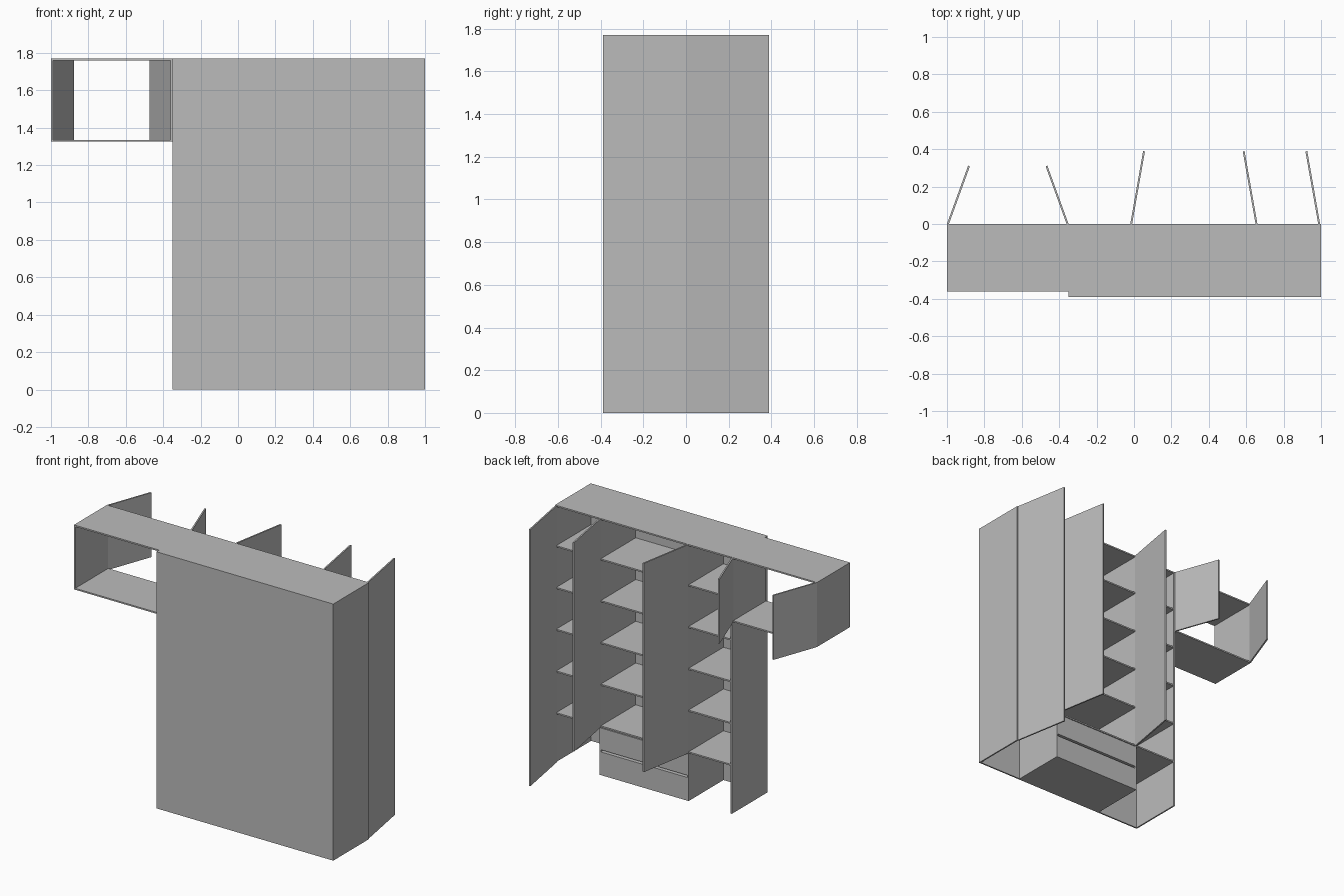
import bpy
import math
from mathutils import Matrix, Vector

if "Cube" in bpy.data.objects:
    bpy.data.objects.remove(bpy.data.objects["Cube"], do_unlink=True)

# One plain grey for the whole piece
grey = bpy.data.materials.new("plain_grey")
grey.use_nodes = True
colour = (0.5, 0.5, 0.5, 1)
grey.diffuse_color = colour
grey.node_tree.nodes["Principled BSDF"].inputs["Base Color"].default_value = colour

T = 0.01                      # board thickness
TOP, DEPTH = 1.77, 0.39       # main cabinet
LEFT, RIGHT = -0.35, 1.0
DIV_A, DIV_B = -0.02, 0.65    # lower x of the two dividers
SHELF = 0.33                  # underside of the lowest shelf
SIDE_X, SIDE_Z, SIDE_DEPTH = -1.0, 1.325, 0.36   # hanging cabinet


def board(name, x, y, z):
    """Box between the given (low, high) pairs."""
    bpy.ops.mesh.primitive_cube_add(size=1)
    ob = bpy.context.object
    ob.name = name
    lo, hi = (Vector(c) for c in zip(x, y, z))
    ob.data.transform(Matrix.Translation((lo + hi) / 2)
                      @ Matrix.Diagonal((*(hi - lo), 1)))
    ob.data.materials.append(grey)
    return ob


def door(name, hinge, width, degrees, z):
    """Open door swung about a vertical hinge on the open side."""
    ob = board(name, (-T / 2, T / 2), (0, width), z)
    ob.location.x = hinge
    ob.rotation_euler.z = math.radians(degrees)


# Main cabinet shell
inner = (-DEPTH + T, 0)
board("closed_panel", (LEFT, RIGHT), (-DEPTH, -DEPTH + T), (0, TOP))
board("top_board", (LEFT, RIGHT), inner, (TOP - T, TOP))
for name, x in (("right_side", LEFT), ("right_divider", DIV_A),
                ("left_divider", DIV_B), ("left_side", RIGHT - T)):
    board(name, (x, x + T), inner, (0, TOP - T))

# Five shelves in each of the three bays
bays = [(LEFT + T, DIV_A), (DIV_A + T, DIV_B), (DIV_B + T, RIGHT - T)]
step = (TOP - SHELF) / 5
for b, bay in enumerate(bays):
    for i in range(5):
        z = SHELF + i * step
        board(f"shelf_{b}_{i}", bay, inner, (z, z + T))

# Floor and two drawers under the middle bay
board("middle_floor", bays[1], inner, (0, T))
for i in range(2):
    z = T + i * SHELF / 2
    board(f"drawer_{i}", bays[1], inner, (z, z + SHELF / 2 - 1.5 * T))

# Hanging side cabinet, open right through
span = (-SIDE_DEPTH, 0)
board("side_cabinet_top", (SIDE_X, LEFT), span, (TOP - T, TOP))
board("side_cabinet_floor", (SIDE_X, LEFT), span, (SIDE_Z, SIDE_Z + T))
for name, x in (("side_cabinet_outer", SIDE_X), ("side_cabinet_inner", LEFT - T)):
    board(name, (x, x + T), span, (SIDE_Z + T, TOP - T))

# Doors, all standing open
door("tall_door", RIGHT - T, 0.395, 10, (0, TOP))
door("middle_door_left", DIV_B + T / 2, 0.395, 10, (SHELF, TOP))
door("middle_door_right", DIV_A + T / 2, 0.395, -10, (SHELF, TOP))
door("side_door_outer", SIDE_X + T / 2, 0.33, -20, (SIDE_Z, TOP))
door("side_door_inner", LEFT - T / 2, 0.33, 20, (SIDE_Z, TOP))
